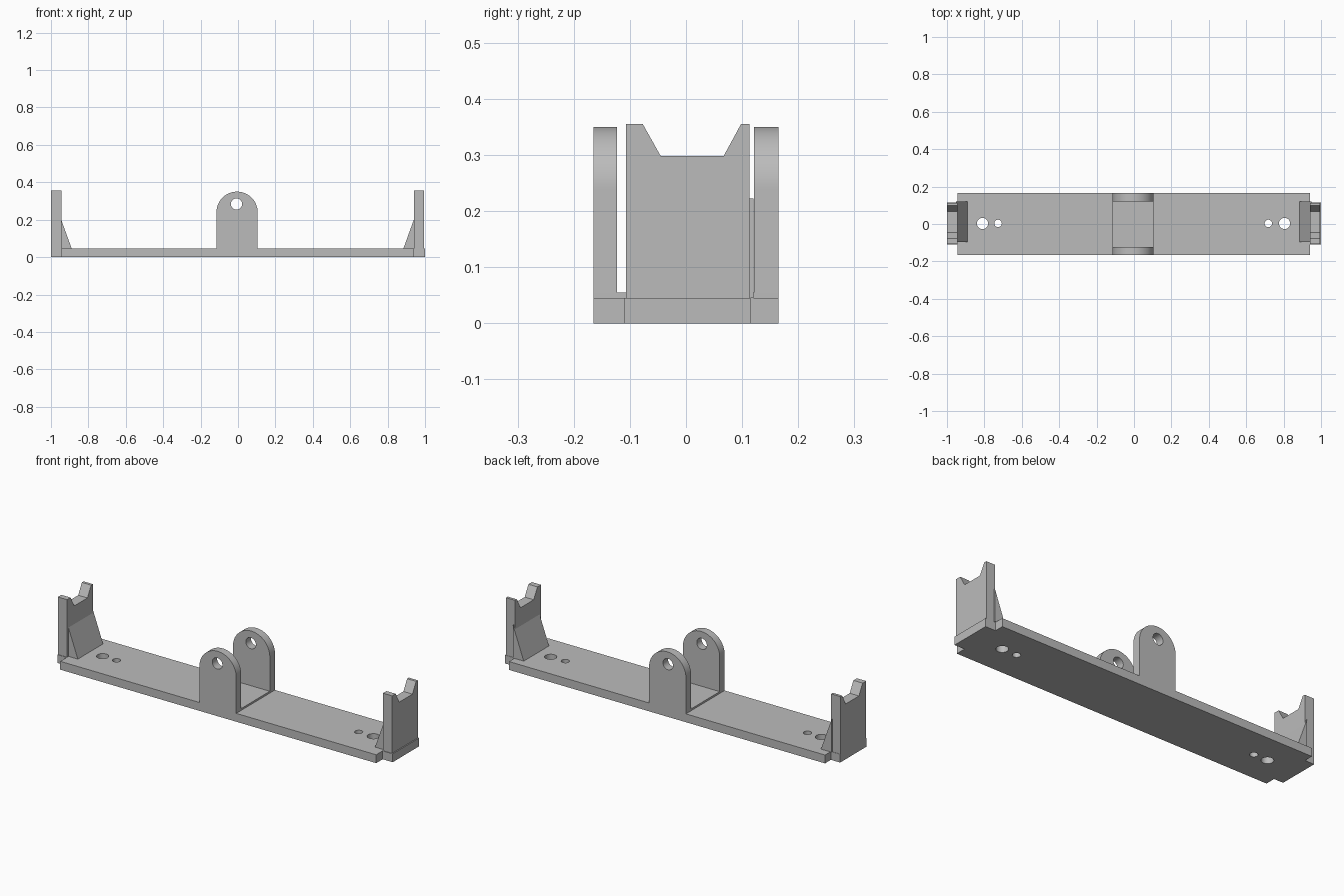
import bpy
import bmesh
from math import cos, sin, pi, radians

cube = bpy.data.objects.get("Cube")
if cube:
    bpy.data.objects.remove(cube, do_unlink=True)

grey = bpy.data.materials.new("plain_grey")
grey.use_nodes = True
COLOUR = (0.5, 0.5, 0.5, 1)
grey.diffuse_color = COLOUR
grey.node_tree.nodes["Principled BSDF"].inputs["Base Color"].default_value = COLOUR


def arc(cx, cy, r, start=0, end=2 * pi, steps=48):
    return [(cx + r * cos(start + (end - start) * i / steps),
             cy + r * sin(start + (end - start) * i / steps)) for i in range(steps + 1)]


def circle(cx, cy, r):
    return arc(cx, cy, r)[:-1]


def prism(name, outline, low, high, axis, holes=()):
    """Fill an outline (with holes) and extrude it along an axis from low to high."""
    curve = bpy.data.curves.new(name, 'CURVE')
    curve.dimensions = '2D'
    curve.fill_mode = 'BOTH'
    curve.extrude = (high - low) / 2
    for loop in [outline, *holes]:
        spline = curve.splines.new('POLY')
        spline.points.add(len(loop) - 1)
        for point, (u, v) in zip(spline.points, loop):
            point.co = (u, v, 0, 1)
        spline.use_cyclic_u = True
    obj = bpy.data.objects.new(name, curve)
    bpy.context.collection.objects.link(obj)
    bpy.ops.object.select_all(action='DESELECT')
    obj.select_set(True)
    bpy.context.view_layer.objects.active = obj
    bpy.ops.object.convert(target='MESH')
    obj = bpy.context.view_layer.objects.active
    bm = bmesh.new()
    bm.from_mesh(obj.data)
    bmesh.ops.remove_doubles(bm, verts=bm.verts, dist=0.0001)
    middle = (low + high) / 2
    for vert in bm.verts:
        u, v, w = vert.co
        w += middle
        vert.co = {'x': (w, u, v), 'y': (u, w, v), 'z': (u, v, w)}[axis]
    bmesh.ops.recalc_face_normals(bm, faces=bm.faces)
    bm.to_mesh(obj.data)
    bm.free()
    obj.data.materials.clear()
    obj.data.materials.append(grey)
    bpy.ops.object.shade_smooth_by_angle(angle=radians(30))
    return obj


TOP = 0.045  # height of the base plate

# Base plate with a narrower tab at each end and screw holes
base = [(-0.945, -0.165), (0.94, -0.165), (0.94, -0.11), (1, -0.11),
        (1, 0.115), (0.94, 0.115), (0.94, 0.165), (-0.945, 0.165),
        (-0.945, 0.115), (-1, 0.115), (-1, -0.11), (-0.945, -0.11)]
screw_holes = [circle(x, 0.003, r) for x, r in
               ((-0.81, 0.03), (-0.727, 0.02), (0.718, 0.02), (0.805, 0.03))]
prism("base_plate", base, 0, TOP, 'z', screw_holes)

# Notched end uprights
notched = [(-0.107, TOP), (0.113, TOP), (0.113, 0.355), (0.098, 0.355),
           (0.067, 0.298), (-0.045, 0.298), (-0.077, 0.355), (-0.107, 0.355)]
prism("right_upright", notched, -1, -0.945, 'x')
prism("left_upright", notched, 0.94, 0.994, 'x')

# Sloped gussets bracing the uprights from inside
for name, face, way in (("right_gusset", -0.945, 1), ("left_gusset", 0.94, -1)):
    wedge = [(face - way * 0.008, TOP), (face + way * 0.056, TOP),
             (face - way * 0.008, 0.222)]
    prism(name, wedge, -0.095, 0.12, 'y')

# Rounded pivot lugs with a pin hole, and the thin pad between them
lug = [(-0.115, TOP), (0.105, TOP)] + arc(-0.005, 0.24, 0.11, 0, pi)
for name, low, high in (("front_lug", -0.165, -0.123), ("back_lug", 0.121, 0.165)):
    prism(name, lug, low, high, 'y', [circle(-0.008, 0.284, 0.03)])
pad = [(-0.115, TOP), (0.105, TOP), (0.105, 0.055), (-0.115, 0.055)]
prism("pivot_pad", pad, -0.123, 0.121, 'y')
